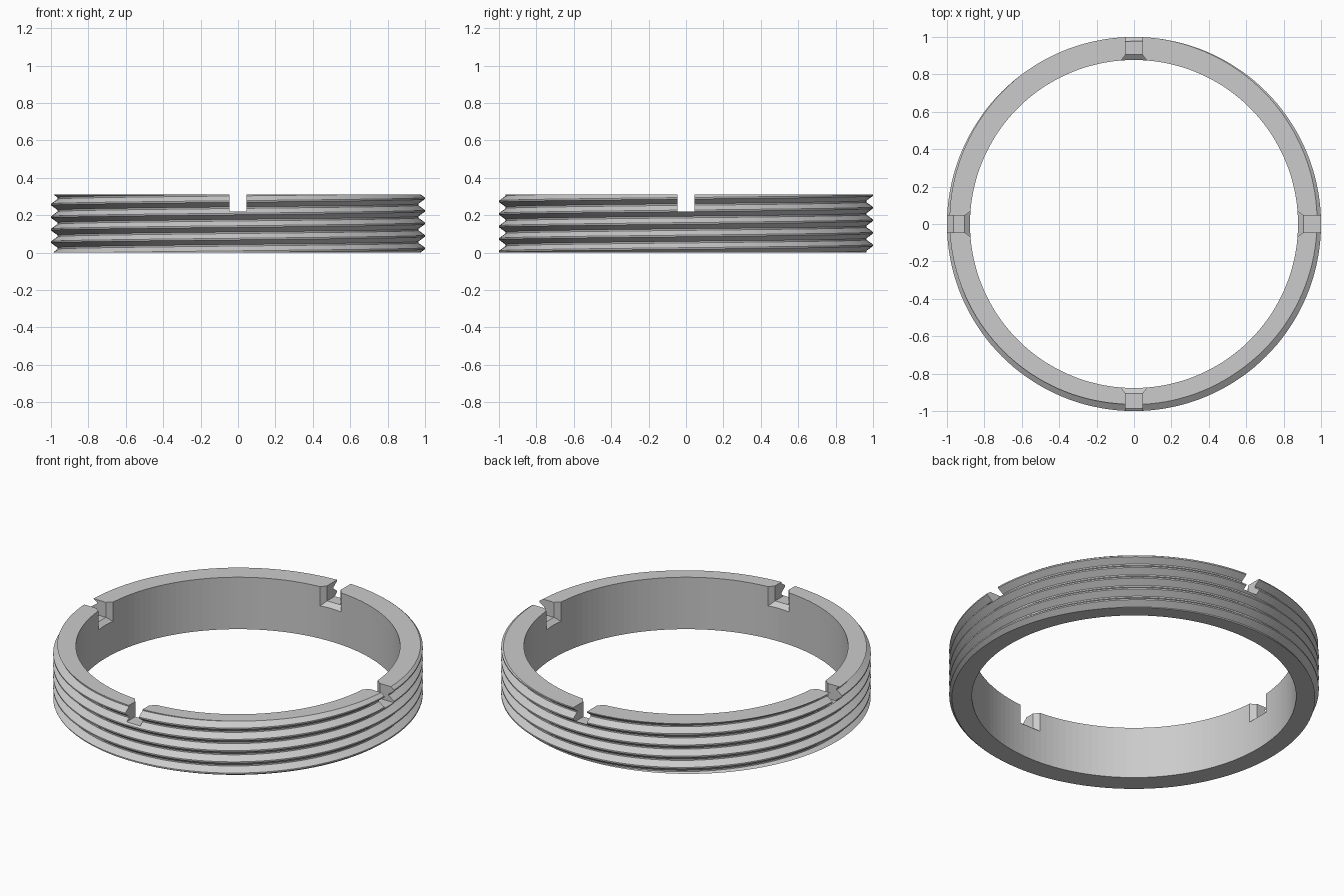
import bpy, bmesh
from math import cos, sin, tau, radians
from mathutils import Matrix

HEIGHT, INNER, CREST, ROOT = 0.31, 0.877, 1.0, 0.965
PITCH, PHASE, SEGMENTS = 0.067, 105, 144
# One thread turn: (fraction of pitch above the crest centre, radius)
THREAD = [(-0.06, CREST), (0.06, CREST), (0.44, ROOT), (0.56, ROOT)]

cube = bpy.data.objects.get("Cube")
if cube:
    bpy.data.objects.remove(cube, do_unlink=True)

steel = bpy.data.materials.new("plain grey metal")
steel.use_nodes = True
steel.diffuse_color = (0.6, 0.6, 0.6, 1)
steel.node_tree.nodes["Principled BSDF"].inputs["Base Color"].default_value = (0.6, 0.6, 0.6, 1)


def make_object(name, bm):
    bmesh.ops.recalc_face_normals(bm, faces=bm.faces)
    mesh = bpy.data.meshes.new(name)
    bm.to_mesh(mesh)
    bm.free()
    mesh.materials.append(steel)
    obj = bpy.data.objects.new(name, mesh)
    bpy.context.collection.objects.link(obj)
    return obj


def thread_profile(angle):
    """Outer (radius, z) points at one angle, trimmed to the ring height."""
    start = HEIGHT + PITCH * (angle - radians(PHASE)) / tau
    raw = [(r, start + (turn + f) * PITCH) for turn in range(-8, 4) for f, r in THREAD]
    points = []
    for i, (r, z) in enumerate(raw):
        limit = min(max(z, 0), HEIGHT)
        if limit != z:
            # radius where the thread meets the end plane
            for (r0, z0), (r1, z1) in zip(raw, raw[1:]):
                if z0 <= limit <= z1:
                    r = r0 + (r1 - r0) * (limit - z0) / (z1 - z0)
                    break
        points.append((r, limit))
    return points


# Ring body: helical outside, plain bore, flat ends
bm = bmesh.new()
columns = []
for s in range(SEGMENTS + 1):
    a = tau * s / SEGMENTS
    section = [(INNER, 0)] + thread_profile(a) + [(INNER, HEIGHT)]
    columns.append([bm.verts.new((r * cos(a), r * sin(a), z)) for r, z in section])
for left, right in zip(columns, columns[1:]):
    for j in range(len(left)):
        k = (j + 1) % len(left)
        bm.faces.new((left[j], right[j], right[k], left[k]))
bmesh.ops.remove_doubles(bm, verts=bm.verts, dist=0.00001)
ring = make_object("threaded_ring", bm)

# Four spanner slots, flared towards the bore
bm = bmesh.new()
for quarter in range(4):
    turn = Matrix.Rotation(tau * quarter / 4, 4, "Z")
    loops = []
    for x, half, floor in ((0.85, 0.089, 0.176), (0.905, 0.045, 0.22), (1.1, 0.045, 0.22)):
        corners = ((x, -half, floor), (x, half, floor), (x, half, 0.5), (x, -half, 0.5))
        loops.append([bm.verts.new(turn @ Matrix.Translation(c).translation) for c in corners])
    for a, b in zip(loops, loops[1:]):
        for j in range(4):
            k = (j + 1) % 4
            bm.faces.new((a[j], a[k], b[k], b[j]))
    bm.faces.new(loops[0])
    bm.faces.new(loops[-1])
cutter = make_object("slot_cutter", bm)
cutter.hide_render = True

cut = ring.modifiers.new("slots", "BOOLEAN")
cut.operation = "DIFFERENCE"
cut.solver = "EXACT"
cut.object = cutter

# Bake the slots and drop the cutter
graph = bpy.context.evaluated_depsgraph_get()
baked = bpy.data.meshes.new_from_object(ring.evaluated_get(graph))
ring.modifiers.clear()
ring.data = baked
bpy.data.objects.remove(cutter, do_unlink=True)
